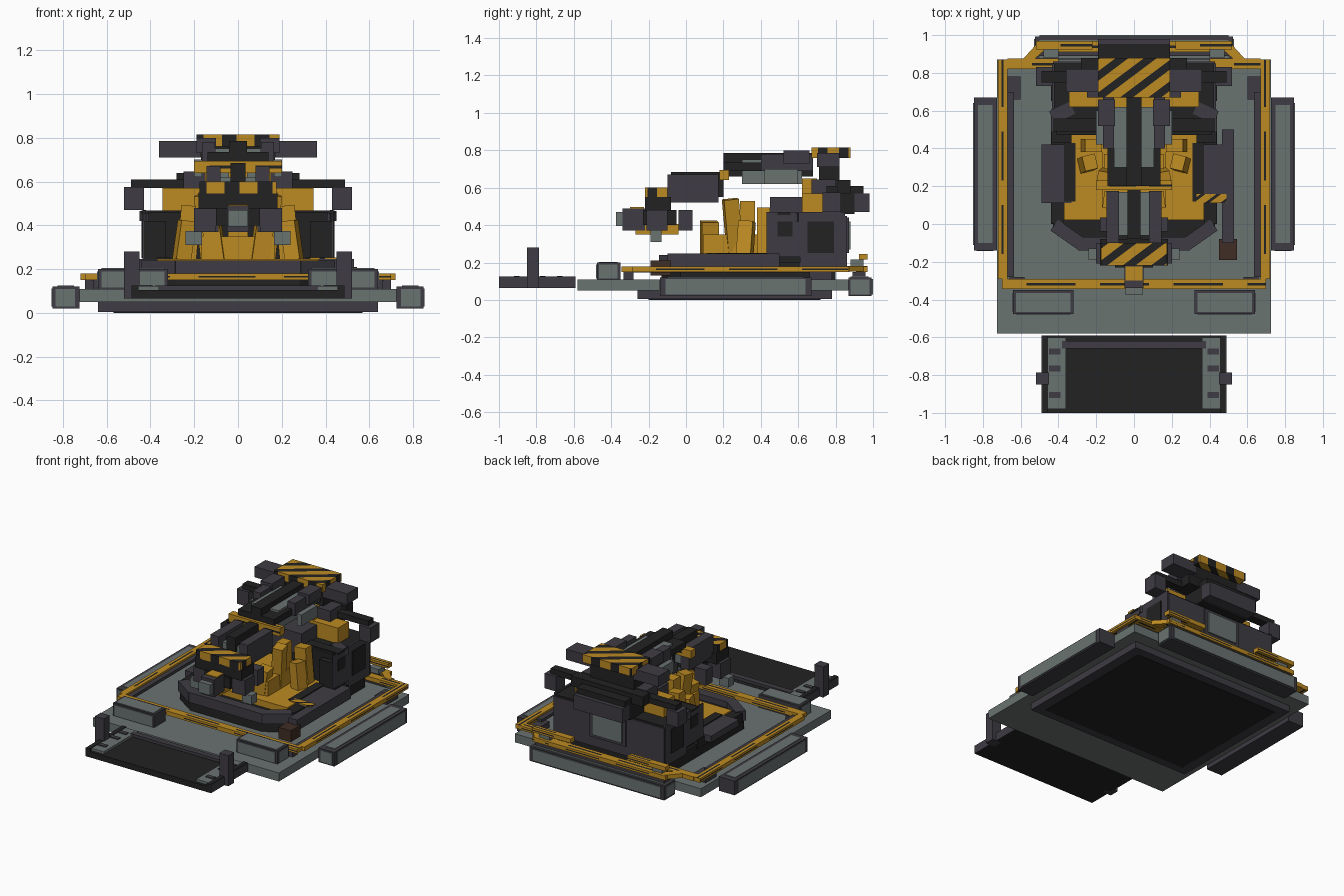
import bpy, bmesh, math
from mathutils import Vector, Matrix

if "Cube" in bpy.data.objects:
    bpy.data.objects.remove(bpy.data.objects["Cube"])


def material(name, rgb):
    lin = [((c / 255 + 0.055) / 1.055) ** 2.4 for c in rgb] + [1]
    m = bpy.data.materials.new(name)
    m.use_nodes = True
    m.diffuse_color = lin
    bsdf = m.node_tree.nodes["Principled BSDF"]
    bsdf.inputs["Base Color"].default_value = lin
    bsdf.inputs["Roughness"].default_value = 0.8
    return m


GREY = material("grey_green", (106, 115, 113))
DARK = material("dark_slate", (62, 60, 67))
BLACK = material("soot_black", (34, 34, 34))
YELLOW = material("safety_yellow", (188, 138, 34))
BROWN = material("rust_brown", (64, 46, 37))


def finish(name, bm, *mats):
    me = bpy.data.meshes.new(name)
    bmesh.ops.recalc_face_normals(bm, faces=bm.faces)
    bm.to_mesh(me)
    bm.free()
    for m in mats:
        me.materials.append(m)
    ob = bpy.data.objects.new(name, me)
    bpy.context.collection.objects.link(ob)
    return ob


def cube_bm(x, y, z, rot=None):
    """Box from (min, max) ranges, optionally turned about its centre."""
    bm = bmesh.new()
    c = Vector([(a[0] + a[1]) / 2 for a in (x, y, z)])
    s = [a[1] - a[0] for a in (x, y, z)] + [1]
    mat = Matrix.Translation(c)
    if rot:
        for angle, axis in zip(rot, "XYZ"):
            mat = mat @ Matrix.Rotation(math.radians(angle), 4, axis)
    bmesh.ops.create_cube(bm, size=1, matrix=mat @ Matrix.Diagonal(s))
    return bm


def box(name, mat, x, y, z, rot=None):
    return finish(name, cube_bm(x, y, z, rot), mat)


def pair(name, mat, x, y, z, rot=(0, 0, 0)):
    """Box on the +x side and its mirror."""
    box("left_" + name, mat, x, y, z, rot)
    box("right_" + name, mat, (-x[1], -x[0]), y, z, (rot[0], -rot[1], -rot[2]))


def cut(bm, co, no):
    bmesh.ops.bisect_plane(bm, geom=bm.verts[:] + bm.edges[:] + bm.faces[:], plane_co=co, plane_no=no)


def hazard(name, x, y, z, period=0.09, duty=0.45):
    """Yellow box cut into diagonal bands, a share of them black."""
    bm = cube_bm(x, y, z)
    n = Vector((-0.6, 0.8, 0))
    for k in range(int(-2 / period), int(2 / period)):
        for d in (k * period, (k + duty) * period):
            cut(bm, n * d, n)
    for f in bm.faces:
        if (f.calc_center_median().dot(n) / period) % 1 < duty:
            f.material_index = 1
    return finish(name, bm, YELLOW, BLACK)


def rail(name, x, y, z, lo=.35, hi=.6, dash=.13):
    """Yellow bar with a broken black line along each long face."""
    bm = cube_bm(x, y, z)
    rng = (x, y, z)
    size = [b - a for a, b in rng]
    long_axis = size.index(max(size))
    for i in range(3):
        no = Vector([float(i == j) for j in range(3)])
        count = int(size[i] / dash)
        steps = [k * dash / size[i] for k in range(1, count + 1)] if i == long_axis else (lo, hi)
        for t in steps:
            cut(bm, no * (rng[i][0] + t * size[i]), no)
    for f in bm.faces:
        c = f.calc_center_median()
        t = [(c[i] - rng[i][0]) / size[i] for i in range(3)]
        inside = [lo < t[i] < hi for i in range(3) if i != long_axis]
        edge = [t[i] < .01 or t[i] > .99 for i in range(3) if i != long_axis]
        if any(inside) and any(edge) and int(t[long_axis] * size[long_axis] / dash) % 3:
            f.material_index = 1
    return finish(name, bm, YELLOW, BLACK)


def prism(name, mat, pts, z):
    """Flat outline raised between two heights."""
    bm = bmesh.new()
    f = bm.faces.new([bm.verts.new((px, py, z[0])) for px, py in pts])
    r = bmesh.ops.extrude_face_region(bm, geom=[f])
    up = [v for v in r["geom"] if isinstance(v, bmesh.types.BMVert)]
    bmesh.ops.translate(bm, verts=up, vec=(0, 0, z[1] - z[0]))
    return finish(name, bm, mat)


# Base slab, foot plate and underside panel
box("foot_plate", DARK, (-.64, .64), (-.26, .78), (.004, .05))
box("underside_panel", BLACK, (-.57, .57), (-.2, .72), (0, .005))
box("base_slab", GREY, (-.725, .725), (-.58, .87), (.05, .11))

# Bumpers with inset grey plates
pair("side_bumper", DARK, (.725, .848), (-.14, .67), (.02, .12))
pair("side_bumper_top", GREY, (.75, .825), (-.1, .63), (.12, .124))
pair("side_bumper_face", GREY, (.848, .852), (-.11, .64), (.03, .112))
pair("side_bumper_front", GREY, (.745, .835), (-.144, -.14), (.03, .11))
box("back_bumper", DARK, (-.525, .525), (.87, .992), (.02, .12))
box("back_bumper_face", GREY, (-.5, .5), (.992, 1.0), (.03, .112))
box("back_bumper_top", GREY, (-.5, .5), (.88, .975), (.12, .124))
pair("back_bumper_end", GREY, (.525, .53), (.88, .98), (.03, .11))
pair("front_bumper", DARK, (.32, .64), (-.476, -.35), (.11, .2))
pair("front_bumper_face", GREY, (.335, .625), (-.48, -.476), (.115, .19))
pair("front_bumper_top", GREY, (.335, .625), (-.465, -.365), (.2, .204))
pair("front_bumper_end", GREY, (.64, .644), (-.465, -.365), (.115, .19))

# Marked guard rail around the slab, on short posts
rail("front_rail", (-.7, .7), (-.345, -.29), (.15, .18))
rail("back_rail", (-.52, .52), (.91, .97), (.15, .18))
for s, side in ((1, "left_"), (-1, "right_")):
    def sx(a, b): return tuple(sorted((a * s, b * s)))
    rail(side + "rail", sx(.67, .72), (-.29, .87), (.15, .18))
    rail(side + "back_corner_rail", sx(.4, .67), (.82, .875), (.15, .18))
    rail(side + "rail_riser_cap", sx(.22, .52), (.925, .97), (.215, .245))
    prism(side + "rail_chamfer", YELLOW,
          [(s * .6, .86), (s * .5, .97), (s * .42, .97), (s * .54, .86)], (.152, .182))
pair("rail_riser", GREY, (.4, .48), (.88, .95), (.18, .215))
pair("rail_liner", DARK, (.635, .67), (-.28, .7), (.147, .168))
pair("rail_front_post", DARK, (.58, .66), (-.335, -.28), (.11, .15))
pair("rail_rear_post", DARK, (.6, .7), (.66, .78), (.11, .15))
box("rail_back_support", DARK, (-.5, .5), (.89, .96), (.12, .15))

# Front loading tray
box("tray_floor", BLACK, (-.485, .485), (-1, -.59), (.065, .105))
box("tray_back_strip", DARK, (-.38, .38), (-.66, -.62), (.105, .125))
pair("tray_side", GREY, (.36, .455), (-.98, -.6), (.105, .122))
pair("tray_edge", BLACK, (.455, .485), (-1, -.59), (.105, .125))
pair("tray_skirt", DARK, (.485, .49), (-1, -.59), (.065, .122))
pair("tray_post", DARK, (.45, .52), (-.85, -.785), (.065, .28))
for i, y in enumerate((-.92, -.78, -.69)):
    pair("tray_clamp_%d" % i, DARK, (.39, .45), (y, y + .03), (.122, .128))

# Cab platform with chamfered front, rim and foot wells
prism("platform", BLACK, [(-.28, -.13), (.28, -.13), (.43, -.03), (.43, .8), (-.43, .8), (-.43, -.03)],
      (.11, .2))
box("platform_front_rim", DARK, (-.29, .29), (-.14, -.07), (.17, .24))
pair("platform_corner_rim", DARK, (.25, .44), (-.095, -.025), (.17, .24), (0, 0, 35))
pair("platform_side_rim", BLACK, (.37, .44), (0, .5), (.17, .235))
pair("side_panel", DARK, (.33, .49), (.11, .42), (.2, .245))
hazard("panel_label", (.33, .49), (.11, .16), (.243, .252), period=.05, duty=.3)
box("hose", DARK, (.465, .53), (-.1, .5), (.17, .247))
box("hose_coupling", BROWN, (.45, .545), (-.19, -.08), (.13, .21))
pair("rust_bracket", BROWN, (.33, .42), (.445, .5), (.23, .3))

# Yellow stepped core with leaning panels
box("core_floor", YELLOW, (-.37, .37), (.02, .47), (.2, .245))
pair("core_recess", BLACK, (.31, .37), (.12, .43), (.245, .252))
box("core_step", YELLOW, (-.17, .17), (.09, .45), (.24, .35))
pair("low_panel", YELLOW, (.07, .15), (.08, .17), (.24, .42), (0, 8, 8))
pair("inner_panel", YELLOW, (.11, .18), (.21, .29), (.24, .54), (5, 6, 10))
pair("outer_panel", YELLOW, (.21, .28), (.28, .36), (.24, .42), (-4, -8, -14))
pair("rear_panel", YELLOW, (.09, .16), (.29, .37), (.24, .53))
pair("back_panel", YELLOW, (.18, .27), (.38, .45), (.24, .49), (0, -5, 0))

# Rear machine housing
box("mid_housing", BLACK, (-.41, .41), (.47, .62), (.2, .46))
box("mid_housing_lid", BLACK, (-.44, .44), (.49, .56), (.455, .468))
pair("mid_side_box", BLACK, (.33, .43), (.43, .62), (.23, .42))
pair("mid_side_cover", DARK, (.43, .436), (.43, .61), (.23, .47))
pair("mid_side_vent", BLACK, (.436, .44), (.49, .57), (.34, .42))
box("mid_crown", DARK, (-.18, .18), (.45, .62), (.4, .55))
pair("mid_wing", DARK, (.32, .44), (.555, .625), (.42, .465), (0, 0, -25))
box("rear_housing", BLACK, (-.42, .42), (.61, .85), (.18, .46))
pair("rear_side_frame", DARK, (.42, .435), (.61, .85), (.18, .47))
pair("rear_side_vent", BLACK, (.435, .44), (.65, .79), (.25, .42))
box("rear_wall", DARK, (-.43, .43), (.84, .86), (.18, .45))
box("rear_plate_frame", DARK, (-.14, .14), (.86, .872), (.25, .44))
box("rear_plate", GREY, (-.115, .115), (.872, .88), (.27, .42))
box("yellow_shroud", YELLOW, (-.345, .345), (.62, .74), (.46, .57))
box("yellow_shroud_top", YELLOW, (-.15, .15), (.62, .7), (.57, .65))
box("rear_box", DARK, (-.19, .19), (.9, .98), (.47, .57))
box("rear_box_cap", BLACK, (-.19, .19), (.88, .95), (.57, .61))
box("rear_box_mount", BLACK, (-.19, .19), (.74, .9), (.46, .6))
box("cross_bar", BLACK, (-.49, .49), (.75, .81), (.57, .61))
pair("bar_end_box", DARK, (.43, .52), (.73, .83), (.47, .575))

# Mast and striped roof plate
pair("mast_base", DARK, (.15, .25), (.67, .8), (.57, .645))
box("mast_back", BLACK, (-.28, .28), (.8, .88), (.57, .64))
box("mast", BLACK, (-.17, .17), (.71, .82), (.57, .765))
pair("mast_lamp", DARK, (.17, .36), (.7, .82), (.71, .785))
hazard("roof_plate", (-.19, .19), (.67, .88), (.76, .815))

# Upper boom: side rails, grey cheeks, black spine
pair("upper_boom_rail", DARK, (.105, .165), (.4, .68), (.69, .78))
pair("upper_boom_cheek", GREY, (.04, .105), (.3, .62), (.62, .75))
box("upper_boom_spine", BLACK, (-.04, .04), (.2, .68), (.66, .785))
pair("upper_boom_end", BLACK, (.04, .14), (.2, .42), (.69, .735))
pair("boom_shoulder", DARK, (.1, .19), (.52, .66), (.73, .8))
pair("boom_side_grip", GREY, (.165, .2), (.42, .6), (.62, .7))
rail("boom_collar", (-.2, .2), (.18, .23), (.64, .695), dash=.07)

# Lower boom and striped nose
pair("lower_boom_rail", DARK, (.08, .145), (-.1, .175), (.52, .67))
box("lower_boom_spine", BLACK, (-.035, .035), (-.08, .2), (.55, .685))
pair("lower_boom_cheek", GREY, (.035, .08), (-.06, .17), (.55, .62))
hazard("nose_plate", (-.175, .175), (-.22, -.1), (.545, .6))
box("nose_block", BLACK, (-.18, .18), (-.22, -.08), (.475, .55))
pair("nose_jaw", DARK, (.1, .2), (-.21, -.1), (.37, .48))
pair("rear_jaw", DARK, (.09, .18), (-.04, .035), (.37, .48))
pair("jaw_foot", GREY, (.165, .24), (-.19, -.13), (.31, .375))
box("nose_core", BLACK, (-.1, .1), (-.23, -.05), (.4, .48))
box("nose_tongue", YELLOW, (-.045, .045), (-.27, -.04), (.35, .405))
box("nose_tip", DARK, (-.05, .05), (-.34, -.22), (.37, .49))
box("nose_tip_stripe", YELLOW, (-.045, .045), (-.3, -.225), (.49, .496))
box("nose_tip_cap", GREY, (-.045, .045), (-.375, -.335), (.395, .47))
